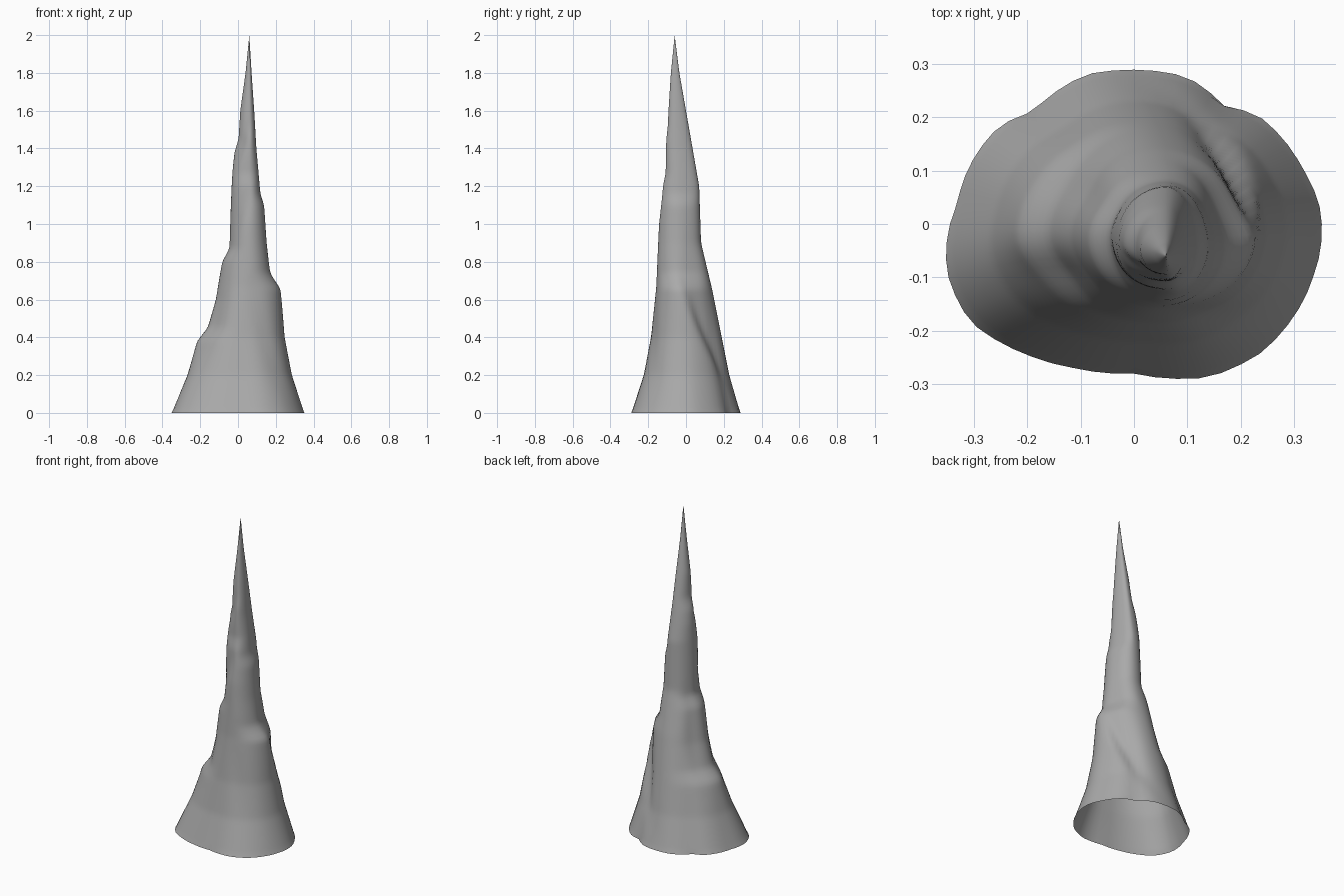
import bpy, bmesh, math
from mathutils import Vector

cube = bpy.data.objects.get("Cube")
if cube:
    bpy.data.objects.remove(cube, do_unlink=True)

SIDES, RINGS, HEIGHT = 56, 110, 2.0

# Silhouette profiles as (height, position) on each of the four sides
LEFT = [(0, .35), (.2, .285), (.4, .247), (.66, .227), (.69, .205), (.74, .175),
        (.9, .155), (1.1, .14), (1.16, .12), (1.4, .098), (1.6, .086), (1.8, .072), (2, .06)]
RIGHT = [(0, -.35), (.2, -.27), (.38, -.222), (.45, -.165), (.6, -.12), (.8, -.085),
         (.87, -.047), (1.3, -.03), (1.38, -.02), (1.45, .003), (1.6, .012), (1.8, .04), (2, .06)]
BACK = [(0, .288), (.2, .23), (.4, .19), (.65, .14), (.9, .08), (1.2, .07),
        (1.4, .035), (1.6, 0), (1.8, -.035), (2, -.06)]
FRONT = [(0, -.288), (.2, -.225), (.4, -.187), (.67, -.158), (1, -.143), (1.2, -.125),
         (1.27, -.108), (1.45, -.106), (1.52, -.098), (1.8, -.08), (2, -.06)]

# Irregular foot outline
FOOT = [(.348, .03), (.315, .105), (.23, .205), (.17, .22), (.1, .275), (0, .29),
        (-.09, .28), (-.19, .21), (-.25, .185), (-.33, .04), (-.35, -.09), (-.305, -.185),
        (-.2, -.245), (-.11, -.27), (0, -.28), (.14, -.287), (.24, -.24), (.335, -.1)]


def lerp_table(table, t):
    for (a, u), (b, v) in zip(table, table[1:]):
        if t <= b:
            return u + (v - u) * (t - a) / (b - a)
    return table[-1][1]


def bell(d, width):
    return math.exp(-(d / width) ** 2)


def turn(angle, centre):
    """Signed difference between two angles in degrees."""
    return (angle - centre + 180) % 360 - 180


foot_polar = sorted((math.degrees(math.atan2(y / .288, x / .35)) % 360,
                     math.hypot(x / .35, y / .288)) for x, y in FOOT)
foot_polar = ([(foot_polar[-1][0] - 360, foot_polar[-1][1])] + foot_polar
              + [(foot_polar[0][0] + 360, foot_polar[0][1])])


def folds(deg, z):
    """Radial offset of the creases and ledges that wrap the spire."""
    off = 0.0
    # ledge that spirals down around the back left
    d = turn(deg, 38)
    above = z - (.67 - .0075 * turn(deg, 0))
    step = 1 / (1 + math.exp(-max(-30, min(30, above / .02))))
    off -= .045 * bell(d, 30) * step * math.exp(-max(above, 0) / .28)
    # hollows beside the right-hand shoulders
    off -= .022 * bell(turn(deg, 212), 20) * bell(z - .42, .2)
    off -= .015 * bell(turn(deg, 150), 18) * bell(z - .6, .25)
    # shallow slanting crease on the front
    off -= .008 * bell(turn(deg, 305 - 60 * (z - .3)), 12) * bell(z - .35, .25)
    # twisted grooves on the upper spire
    off -= .012 * bell(turn(deg, 225 + 250 * (z - 1.4)), 28) * bell(z - 1.4, .1)
    off -= .010 * bell(turn(deg, 235 + 200 * (z - 1.05)), 25) * bell(z - 1.05, .14)
    return off


def surface_point(deg, z):
    cx, cy = .06 * min(1, z / .8), -.03 * z
    c, s = math.cos(math.radians(deg)), math.sin(math.radians(deg))
    x = (lerp_table(LEFT if c > 0 else RIGHT, z) - cx) * abs(c)
    y = (lerp_table(BACK if s > 0 else FRONT, z) - cy) * abs(s)
    blend = max(0, 1 - z / .7)
    scale = 1 + (lerp_table(foot_polar, deg) - 1) * blend
    fold = folds(deg, z)
    return Vector((cx + x * scale + fold * c, cy + y * scale + fold * s, z))


# Spire: stacked rings closed by a tip, open underneath
bm = bmesh.new()
rings = []
for i in range(RINGS):
    z = HEIGHT * i / RINGS
    rings.append([bm.verts.new(surface_point(360 * k / SIDES, z)) for k in range(SIDES)])
tip = bm.verts.new((.06, -.06, HEIGHT))
for k in range(SIDES):
    n = (k + 1) % SIDES
    for low, high in zip(rings, rings[1:]):
        bm.faces.new((low[k], low[n], high[n], high[k]))
    bm.faces.new((rings[-1][k], rings[-1][n], tip))

# Soften the ledges without moving the foot or tip
inner = [v for ring in rings[1:-1] for v in ring]
for _ in range(2):
    bmesh.ops.smooth_vert(bm, verts=inner, factor=.5,
                          use_axis_x=True, use_axis_y=True, use_axis_z=False)
for f in bm.faces:
    f.smooth = True

mesh = bpy.data.meshes.new("rock_spire")
bm.to_mesh(mesh)
bm.free()
spire = bpy.data.objects.new("rock_spire", mesh)
bpy.context.collection.objects.link(spire)

# Grey stone
stone = bpy.data.materials.new("grey_stone")
stone.use_nodes = True
colour = (.4, .4, .4, 1)
stone.diffuse_color = colour
bsdf = next(n for n in stone.node_tree.nodes if n.type == 'BSDF_PRINCIPLED')
bsdf.inputs["Base Color"].default_value = colour
mesh.materials.append(stone)
